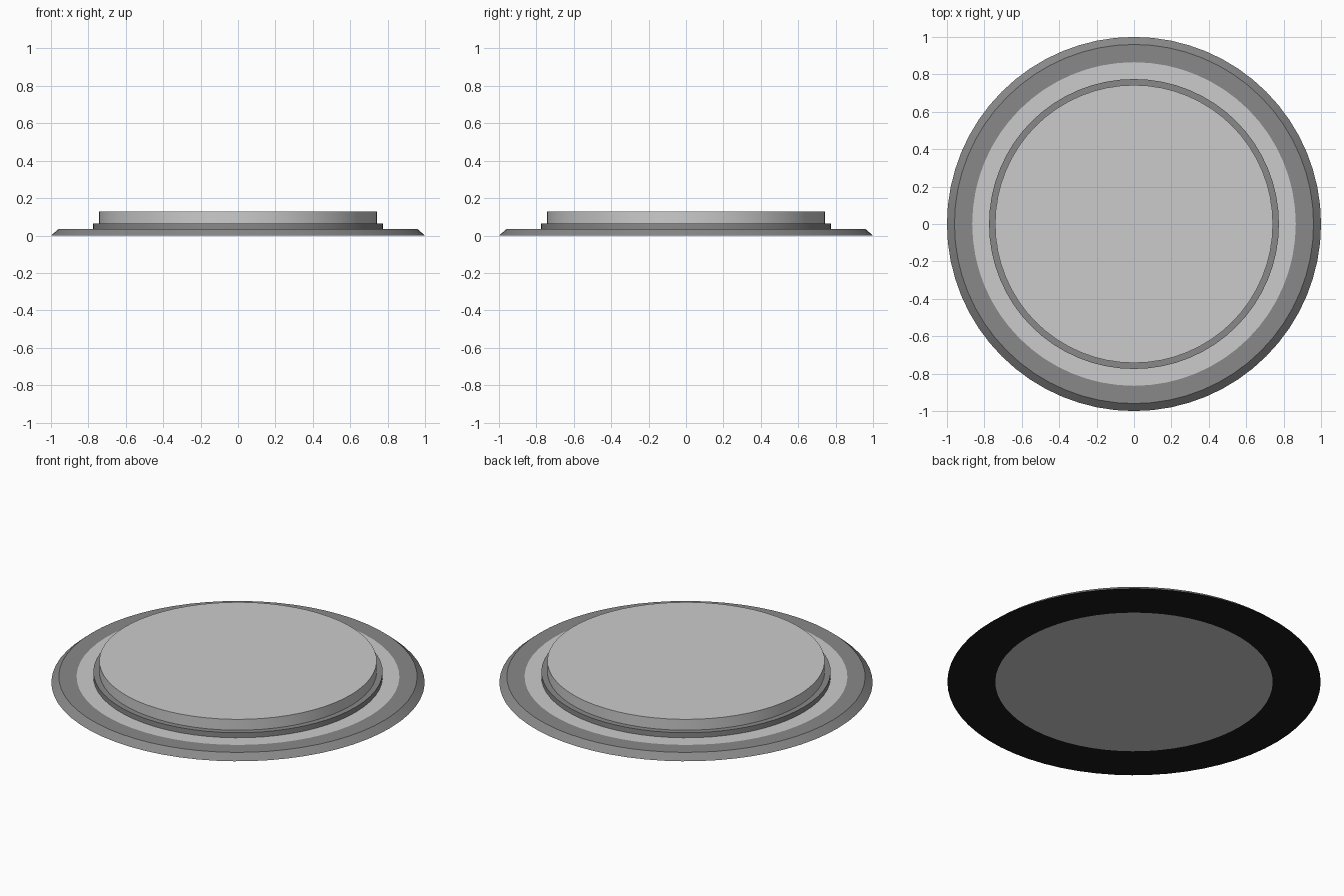
import bpy, bmesh
from math import cos, sin, pi, radians

if "Cube" in bpy.data.objects:
    bpy.data.objects.remove(bpy.data.objects["Cube"])

SEGMENTS = 64


def material(name, value):
    m = bpy.data.materials.new(name)
    m.diffuse_color = (value, value, value, 1)
    m.use_nodes = True
    m.node_tree.nodes["Principled BSDF"].inputs["Base Color"].default_value = m.diffuse_color
    return m


def lathe(name, profile, mats=None, bands=None):
    """Spin (radius, z) points round z; radius 0 closes with a cap.
    bands gives the material index of each step of the profile."""
    bm = bmesh.new()
    rings = []
    for r, z in profile:
        rings.append([bm.verts.new((r * cos(2 * pi * i / SEGMENTS),
                                    r * sin(2 * pi * i / SEGMENTS), z))
                      for i in range(SEGMENTS)])
    for k, (a, b) in enumerate(zip(rings, rings[1:])):
        for i in range(SEGMENTS):
            j = (i + 1) % SEGMENTS
            f = bm.faces.new((a[i], a[j], b[j], b[i]))
            f.material_index = bands[k] if bands else 0
    return finish(name, bm, mats)


def finish(name, bm, mats=None):
    mesh = bpy.data.meshes.new(name)
    bm.to_mesh(mesh)
    bm.free()
    for m in mats or []:
        mesh.materials.append(m)
    ob = bpy.data.objects.new(name, mesh)
    bpy.context.collection.objects.link(ob)
    bpy.ops.object.select_all(action='DESELECT')
    ob.select_set(True)
    bpy.context.view_layer.objects.active = ob
    bpy.ops.object.shade_smooth_by_angle(angle=radians(30))
    return ob


black = material("black", 0.01)
dark = material("dark_grey", 0.25)
mid = material("mid_grey", 0.55)

# Bevelled flange: black underside, dark rim, lighter inner band
lathe("flange",
      [(0.743, 0), (1.0, 0), (0.96, 0.034), (0.865, 0.034), (0.743, 0.034)],
      [black, dark, mid], [0, 1, 1, 2])

# Dark collar around the raised disc
lathe("collar", [(0.775, 0.034), (0.775, 0.064), (0.743, 0.064)], [dark])

# Central disc, running through to the underside
bm = bmesh.new()
bmesh.ops.create_cone(bm, cap_ends=True, segments=SEGMENTS,
                      radius1=0.743, radius2=0.743, depth=0.128)
bmesh.ops.translate(bm, verts=bm.verts, vec=(0, 0, 0.064))
finish("central_disc", bm)
